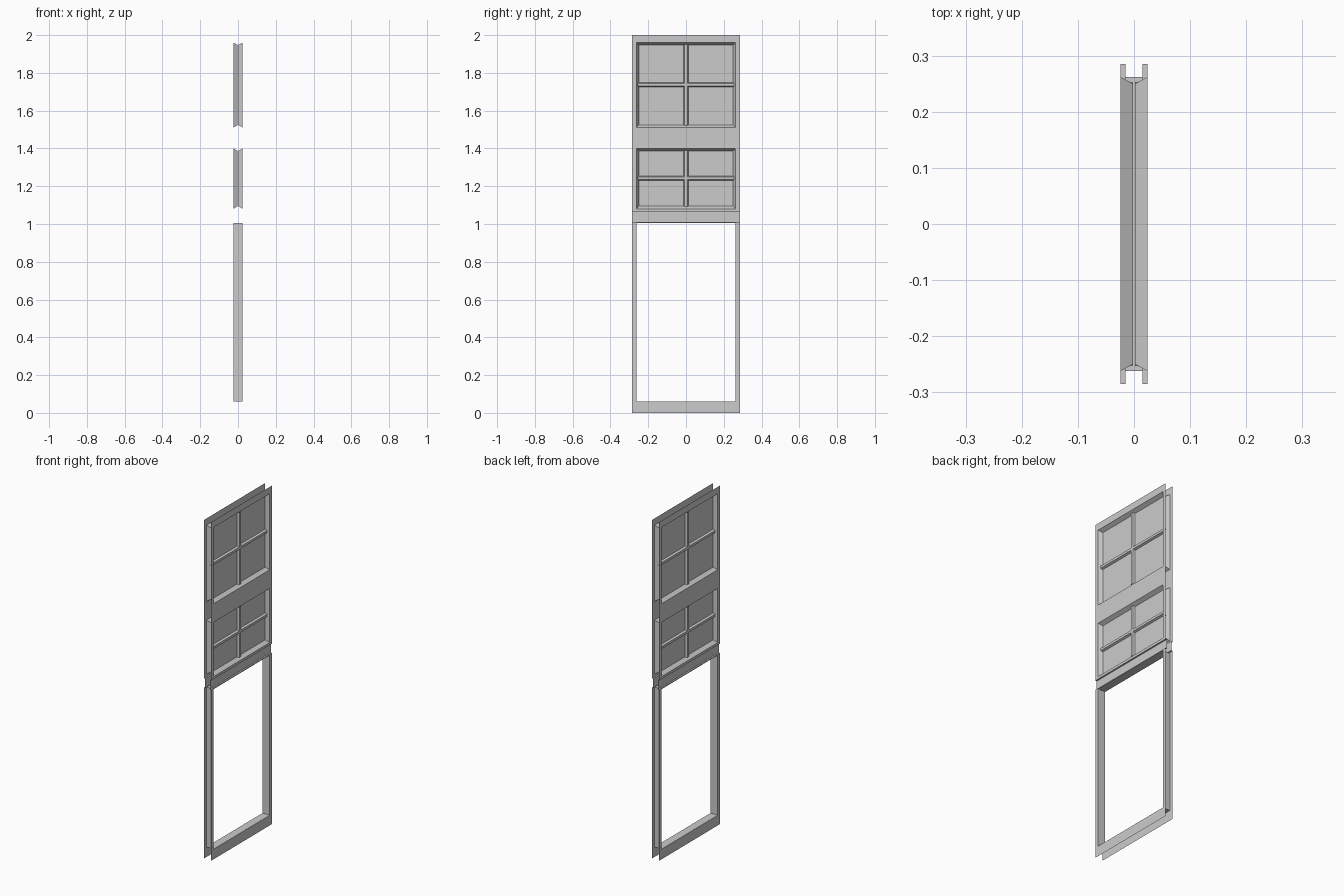
import bpy, bmesh

if "Cube" in bpy.data.objects:
    bpy.data.objects.remove(bpy.data.objects["Cube"])

FACE, BAND, PANE = 0.024, 0.015, 0.002   # distances from the door's middle plane
HALF, OPEN = 0.285, 0.262                # half widths of door and openings


def rect(x, y, z0, z1):
    return [(x, -y, z0), (x, y, z0), (x, y, z1), (x, -y, z1)]


def ring(a, b):
    """Four quads joining two rectangles."""
    return [[a[i], a[(i + 1) % 4], b[(i + 1) % 4], b[i]] for i in range(4)]


def part(name, quads):
    """Build quads for one side of the door and mirror them to the other."""
    bm = bmesh.new()
    for q in quads:
        bm.faces.new([bm.verts.new(p) for p in q])
    bmesh.ops.remove_doubles(bm, verts=bm.verts[:], dist=1e-5)
    mesh = bpy.data.meshes.new(name)
    bm.to_mesh(mesh)
    bm.free()
    ob = bpy.data.objects.new(name, mesh)
    bpy.context.collection.objects.link(ob)
    mod = ob.modifiers.new("both_sides", 'MIRROR')
    mod.use_axis = (True, False, False)
    mod.use_mirror_merge = False
    return ob


# Lower frame: face sheet plus straight through-opening walls
hole = rect(FACE, OPEN, 0.06, 1.005)
part("lower_frame", ring(rect(FACE, HALF, 0, 1.01), hole)
     + ring(hole, rect(0, OPEN, 0.06, 1.005)))

# Recessed band with its two ledges
prof = [(FACE, 1.01), (BAND, 1.01), (BAND, 1.065), (FACE, 1.065)]
part("recessed_band", [[(x0, -HALF, z0), (x0, HALF, z0), (x1, HALF, z1), (x1, -HALF, z1)]
                       for (x0, z0), (x1, z1) in zip(prof, prof[1:])])


def bar(along_z, start, end, centre):
    """Glazing bar with sloped sides standing on the pane."""
    p = [(PANE, -0.012), (0.014, -0.007), (0.014, 0.007), (PANE, 0.012)]
    quads = []
    for (x0, o0), (x1, o1) in zip(p, p[1:]):
        if along_z:
            quads.append([(x0, centre + o0, start), (x1, centre + o1, start),
                          (x1, centre + o1, end), (x0, centre + o0, end)])
        else:
            quads.append([(x0, start, centre + o0), (x0, end, centre + o0),
                          (x1, end, centre + o1), (x1, start, centre + o1)])
    return quads


# Two panelled sections: face sheet, sloped recess, pane and crossing bars
for name, bottom, top, z0, z1 in [("middle", 1.065, 1.45, 1.08, 1.40),
                                  ("upper", 1.45, 2.0, 1.51, 1.96)]:
    outer = rect(FACE, OPEN, z0, z1)
    inner = rect(PANE, 0.25, z0 + 0.015, z1 - 0.013)
    part(name + "_frame", ring(rect(FACE, HALF, bottom, top), outer))
    part(name + "_panel", ring(outer, inner) + [inner])
    part(name + "_upright_bar", bar(True, z0 + 0.012, z1 - 0.01, 0))
    part(name + "_cross_bar", bar(False, -0.253, 0.253, (z0 + z1) / 2 + 0.002))
